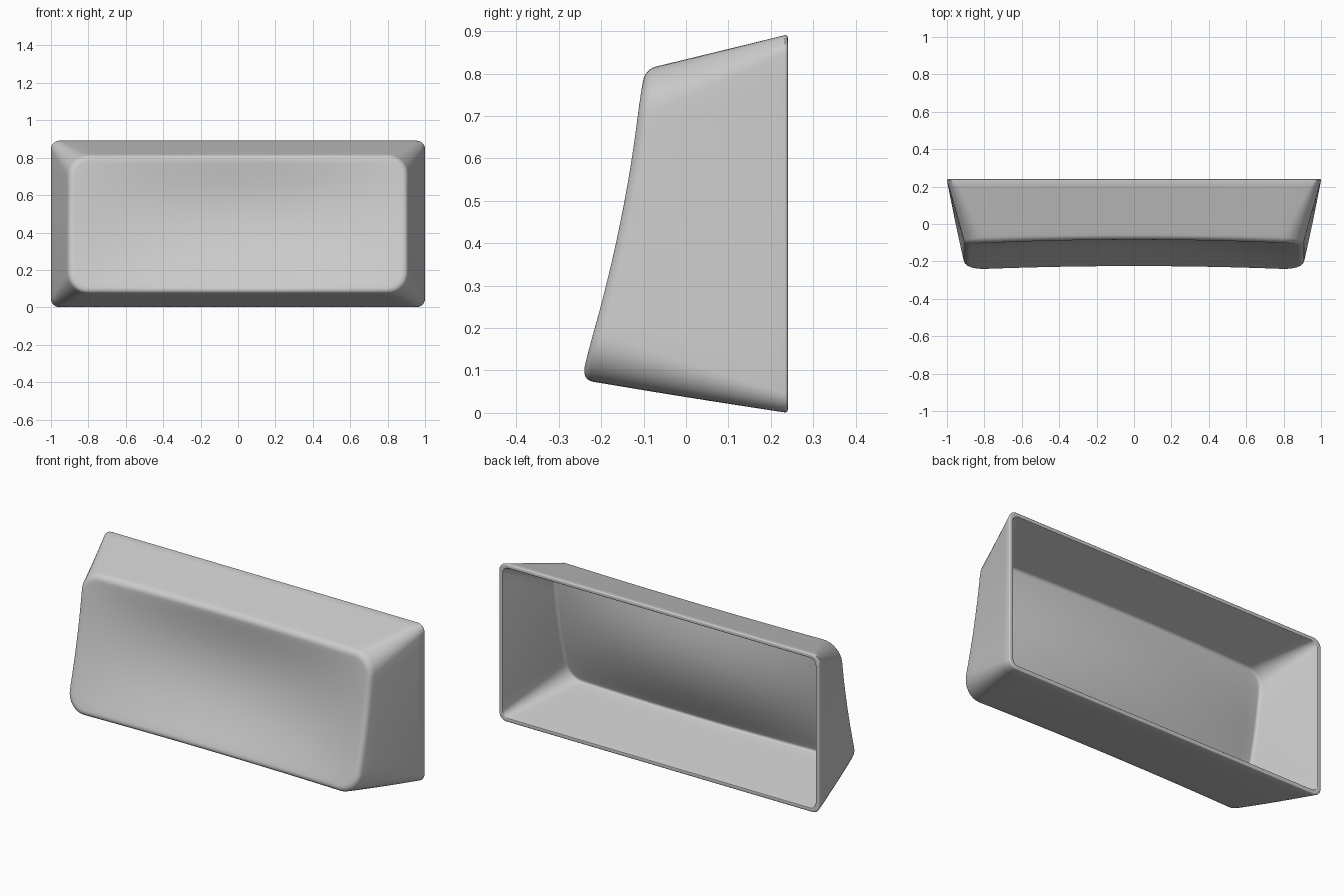
import bpy, bmesh, math

if "Cube" in bpy.data.objects:
    bpy.data.objects.remove(bpy.data.objects["Cube"])

BACK = 0.24


def front_y(x, z):
    # sloped face with a shallow dish in both directions, deepest in the middle
    t = (z - 0.1) / 0.7
    u = max(0, 1 - (x / 0.9) ** 2)
    v = max(0, 1 - ((z - 0.445) / 0.375) ** 2)
    return -0.246 + 0.208 * t - 0.066 * t * t + 0.016 * u + 0.06 * u * v ** 1.4


def rounded_rect(hx, z0, z1, r, seg=8, nx=24, nz=12):
    # counter-clockwise outline: corner arcs joined by subdivided edges
    pts = []
    corners = [(hx - r, z0 + r, -90), (hx - r, z1 - r, 0),
               (-hx + r, z1 - r, 90), (-hx + r, z0 + r, 180)]
    for i, (cx, cz, a0) in enumerate(corners):
        for k in range(seg + 1):
            a = math.radians(a0 + 90 * k / seg)
            pts.append((cx + r * math.cos(a), cz + r * math.sin(a)))
        nc = corners[(i + 1) % 4]
        b = math.radians(nc[2])
        end = (nc[0] + r * math.cos(b), nc[1] + r * math.sin(b))
        n, p = (nz if i % 2 == 0 else nx), pts[-1]
        for k in range(1, n):
            pts.append((p[0] + (end[0] - p[0]) * k / n, p[1] + (end[1] - p[1]) * k / n))
    return pts


def mix(a, b, t):
    return [p + (q - p) * t for p, q in zip(a, b)]


def inset(rect, d):
    hx, z0, z1, r = rect
    return [hx - d, z0 + d, z1 - d, max(r - d * 0.6, 0.012)]


def shell_rings(back, front, offset, fillet, lip):
    # rings from the open back edge to the middle of the front wall
    rings = []
    for a in (90, 60, 30):
        s = math.radians(a)
        d = abs(lip) * (1 - math.cos(s)) * (1 if lip > 0 else -1)
        y = BACK - abs(lip) * (1 - math.sin(s))
        rings.append([(x, y, z) for x, z in rounded_rect(*inset(back, d))])
    start = BACK - abs(lip)
    s0 = math.radians(12)
    rim = inset(front, fillet * (1 - math.cos(s0)))
    depth = offset + fillet * (1 - math.sin(s0))
    for i in range(9):
        t = i / 8
        rings.append([(x, start + (front_y(x, z) + depth - start) * t, z)
                      for x, z in rounded_rect(*mix(back, rim, t))])
    for k in range(1, 7):
        s = math.radians(12 + 13 * k)
        rings.append([(x, front_y(x, z) + offset + fillet * (1 - math.sin(s)), z)
                      for x, z in rounded_rect(*inset(front, fillet * (1 - math.cos(s))))])
    edge = rings[-1]
    cz = (front[1] + front[2]) / 2
    for k in range(1, 14):
        f = 1 - k / 14
        rings.append([(x * f, front_y(x * f, cz + (z - cz) * f) + offset, cz + (z - cz) * f)
                      for x, _, z in edge])
    return rings, (0, front_y(0, cz) + offset, cz)


bm = bmesh.new()


def loft(rings, tip):
    vs = [[bm.verts.new(p) for p in ring] for ring in rings]
    n = len(vs[0])
    for a, b in zip(vs, vs[1:]):
        for i in range(n):
            bm.faces.new((a[i], a[(i + 1) % n], b[(i + 1) % n], b[i]))
    c = bm.verts.new(tip)
    for i in range(n):
        bm.faces.new((vs[-1][i], vs[-1][(i + 1) % n], c))
    return vs[0]


# outer skin and hollow inner skin
outer = loft(*shell_rings([1.0, 0.001, 0.891, 0.045], [0.912, 0.073, 0.818, 0.11], 0.0, 0.037, 0.006))
inner = loft(*shell_rings([0.977, 0.023, 0.869, 0.035], [0.872, 0.102, 0.787, 0.09], 0.045, 0.02, -0.003))
# flat rim joining both skins
n = len(outer)
for i in range(n):
    j = (i + 1) % n
    bm.faces.new((outer[i], outer[j], inner[j], inner[i]))
bmesh.ops.recalc_face_normals(bm, faces=bm.faces)

mesh = bpy.data.meshes.new("key_cover")
bm.to_mesh(mesh)
bm.free()
obj = bpy.data.objects.new("key_cover", mesh)
bpy.context.collection.objects.link(obj)
bpy.context.view_layer.objects.active = obj
obj.select_set(True)
bpy.ops.object.shade_smooth_by_angle(angle=math.radians(40))
